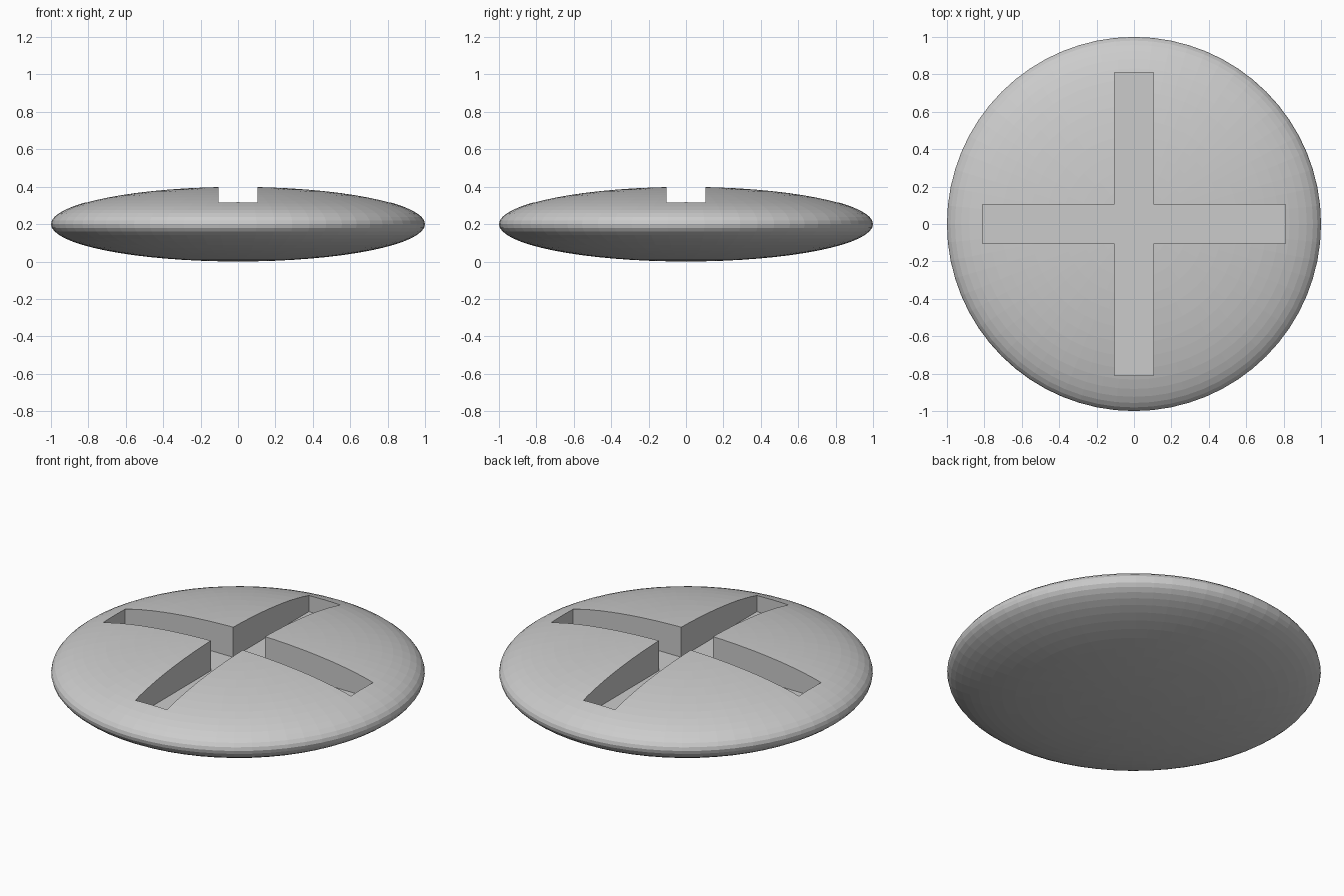
import bpy, bmesh

if "Cube" in bpy.data.objects:
    bpy.data.objects.remove(bpy.data.objects["Cube"])

grey = bpy.data.materials.new("plain_grey")
grey.diffuse_color = (0.6, 0.6, 0.6, 1)
grey.use_nodes = True
grey.node_tree.nodes["Principled BSDF"].inputs["Base Color"].default_value = grey.diffuse_color


def add_object(name, bm):
    mesh = bpy.data.meshes.new(name)
    bm.to_mesh(mesh)
    bm.free()
    mesh.materials.append(grey)
    obj = bpy.data.objects.new(name, mesh)
    bpy.context.collection.objects.link(obj)
    return obj


# flattened ball forming the domed disc
bm = bmesh.new()
bmesh.ops.create_uvsphere(bm, u_segments=64, v_segments=32, radius=1)
bmesh.ops.scale(bm, vec=(1, 1, 0.2), verts=bm.verts)
bmesh.ops.translate(bm, vec=(0, 0, 0.2), verts=bm.verts)
disc = add_object("disc", bm)

# plus-shaped cutter: one 12-point outline, extruded upwards
W, L, FLOOR, TOP = 0.104, 0.81, 0.22, 0.6
outline = []
for c, s in ((1, 0), (0, 1), (-1, 0), (0, -1)):
    for x, y in ((L, -W), (L, W), (W, W)):
        outline.append((x * c - y * s, x * s + y * c, FLOOR))
bm = bmesh.new()
base = bm.faces.new([bm.verts.new(p) for p in outline])
ext = bmesh.ops.extrude_face_region(bm, geom=[base], use_keep_orig=True)
up = [v for v in ext["geom"] if isinstance(v, bmesh.types.BMVert)]
bmesh.ops.translate(bm, vec=(0, 0, TOP - FLOOR), verts=up)
bmesh.ops.recalc_face_normals(bm, faces=bm.faces)
cutter = add_object("slot_cutter", bm)

# cut the cross slot into the disc
mod = disc.modifiers.new("cross_slot", "BOOLEAN")
mod.operation = "DIFFERENCE"
mod.solver = "EXACT"
mod.object = cutter
bpy.context.view_layer.objects.active = disc
disc.select_set(True)
bpy.ops.object.modifier_apply(modifier=mod.name)
bpy.data.objects.remove(cutter)
